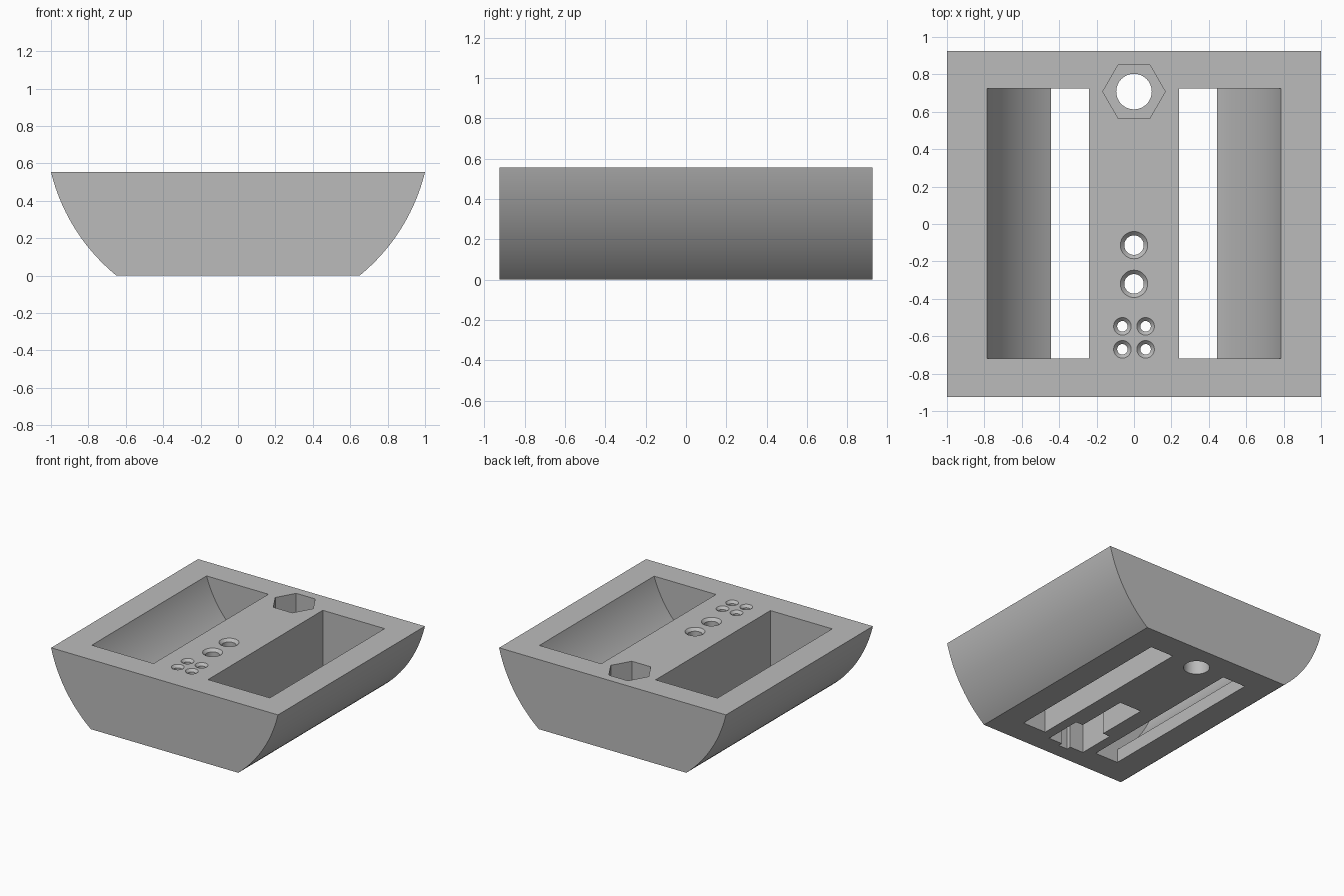
import bpy, bmesh, math

if "Cube" in bpy.data.objects:
    bpy.data.objects.remove(bpy.data.objects["Cube"], do_unlink=True)

HEIGHT = 0.555       # top face
HALF_DEPTH = 0.925
AXIS_Z = 0.798       # centre of the rounded sides
OUTER_R = math.hypot(1.0, HEIGHT - AXIS_Z)
INNER_R = math.hypot(0.785, HEIGHT - AXIS_Z)

grey = bpy.data.materials.new("light grey plastic")
grey.use_nodes = True
colour = (0.5, 0.5, 0.5, 1)
grey.diffuse_color = colour
grey.node_tree.nodes["Principled BSDF"].inputs["Base Color"].default_value = colour


def loft(name, rings):
    """Solid skinned through matching rings of points, capped at both ends."""
    bm = bmesh.new()
    loops = [[bm.verts.new(p) for p in ring] for ring in rings]
    n = len(loops[0])
    for a, b in zip(loops, loops[1:]):
        for i in range(n):
            j = (i + 1) % n
            bm.faces.new((a[i], a[j], b[j], b[i]))
    bm.faces.new(loops[0])
    bm.faces.new(loops[-1])
    bmesh.ops.recalc_face_normals(bm, faces=bm.faces)
    mesh = bpy.data.meshes.new(name)
    bm.to_mesh(mesh)
    bm.free()
    mesh.materials.append(grey)
    obj = bpy.data.objects.new(name, mesh)
    bpy.context.collection.objects.link(obj)
    return obj


def extrude_y(name, profile, y0, y1):
    return loft(name, [[(x, y, z) for x, z in profile] for y in (y0, y1)])


def extrude_z(name, outline, z0, z1):
    return loft(name, [[(x, y, z) for x, y in outline] for z in (z0, z1)])


def lathe(name, x, y, steps, sides=48):
    """Round or polygonal solid from (radius, height) steps."""
    turn = [math.tau * i / sides for i in range(sides)]
    return loft(name, [[(x + r * math.cos(t), y + r * math.sin(t), z) for t in turn]
                       for r, z in steps])


def arc(radius, z0, z1, count=32):
    """Points (x, z) on the rounded side between two heights."""
    a0 = math.asin((z0 - AXIS_Z) / radius)
    a1 = math.asin((z1 - AXIS_Z) / radius)
    angles = [a0 + (a1 - a0) * i / count for i in range(count + 1)]
    return [(radius * math.cos(a), AXIS_Z + radius * math.sin(a)) for a in angles]


def mirrored(points):
    return points + [(-x, v) for x, v in reversed(points)]


# Main body with rounded sides
body = extrude_y("body", mirrored(arc(OUTER_R, 0, HEIGHT)), -HALF_DEPTH, HALF_DEPTH)
cutters = []

# Two long compartments, curved outside and open through the floor
slot_x = 0.445
slot_z = AXIS_Z - math.sqrt(INNER_R ** 2 - slot_x ** 2)
wall = arc(INNER_R, slot_z, HEIGHT + 0.05)
pocket = [(0.24, -0.1), (slot_x, -0.1)] + wall + [(0.24, HEIGHT + 0.05)]
for side in (1, -1):
    cutters.append(extrude_y("compartment_cutter", [(side * x, z) for x, z in pocket],
                             -0.72, 0.725))

# Stepped socket recess in the underside, with a key notch at the front
recess = mirrored([(0.04, -0.805), (0.04, -0.77), (0.16, -0.77), (0.16, -0.465),
                   (0.097, -0.465), (0.097, -0.04)])
cutters.append(extrude_z("socket_cutter", recess, -0.1, 0.45))

# Countersunk holes through the top plate
holes = [(0, y, 0.052, 0.073) for y in (-0.113, -0.32)]
holes += [(x, y, 0.028, 0.047) for x in (-0.062, 0.062) for y in (-0.547, -0.67)]
for x, y, r, rim in holes:
    sink = rim - r
    cutters.append(lathe("hole_cutter", x, y, [
        (r, 0.4), (r, HEIGHT - sink), (rim + sink, HEIGHT + sink)]))

# Bolt hole with a hexagonal nut recess
cutters.append(lathe("bolt_cutter", 0, 0.708, [(0.095, -0.1), (0.095, HEIGHT + 0.1)]))
cutters.append(lathe("nut_cutter", 0, 0.708, [(0.167, 0.3), (0.167, HEIGHT + 0.1)], 6))

# Cut everything out of the body, then drop the cutters
bpy.ops.object.select_all(action="DESELECT")
bpy.context.view_layer.objects.active = body
body.select_set(True)
for cutter in cutters:
    cutter.hide_render = True
    mod = body.modifiers.new("cut", "BOOLEAN")
    mod.operation = "DIFFERENCE"
    mod.solver = "EXACT"
    mod.object = cutter
    bpy.ops.object.modifier_apply(modifier=mod.name)
    bpy.data.objects.remove(cutter, do_unlink=True)

bpy.ops.object.shade_smooth_by_angle(angle=math.radians(25))
